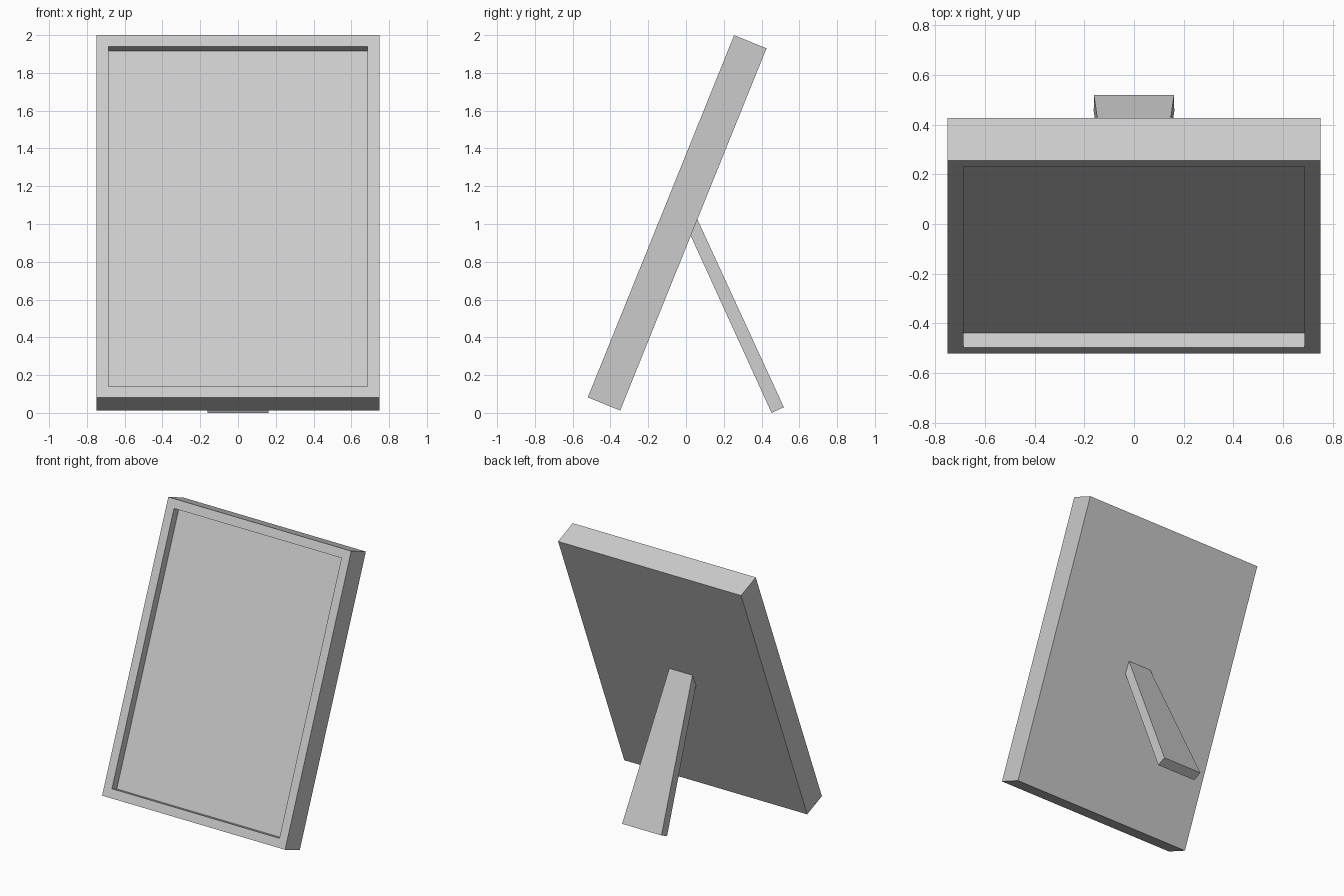
import bpy, bmesh, math
from mathutils import Matrix, Vector

if "Cube" in bpy.data.objects:
    bpy.data.objects.remove(bpy.data.objects["Cube"])


def add_object(name, bm):
    bmesh.ops.recalc_face_normals(bm, faces=bm.faces)
    mesh = bpy.data.meshes.new(name)
    bm.to_mesh(mesh)
    bm.free()
    obj = bpy.data.objects.new(name, mesh)
    bpy.context.collection.objects.link(obj)
    return obj


# Leaning picture frame: a slab whose front face is inset and pushed in
WIDTH, THICK, HEIGHT = 1.5, 0.185, 2.068
BORDER, RECESS = 0.09, 0.062
bm = bmesh.new()
bmesh.ops.create_cube(bm, size=1)
bmesh.ops.scale(bm, vec=(WIDTH, THICK, HEIGHT), verts=bm.verts)
bmesh.ops.translate(bm, vec=(0, THICK / 2, HEIGHT / 2), verts=bm.verts)
bm.normal_update()
front = min(bm.faces, key=lambda f: f.calc_center_median().y)
bmesh.ops.inset_region(bm, faces=[front], thickness=BORDER)
picture = bmesh.ops.extrude_face_region(bm, geom=[front])
bmesh.ops.translate(bm, vec=(0, RECESS, 0),
                    verts=[v for v in picture["geom"] if isinstance(v, bmesh.types.BMVert)])
if front.is_valid:
    bmesh.ops.delete(bm, geom=[front], context='FACES_ONLY')
frame = add_object("picture_frame", bm)
frame.matrix_world = (Matrix.Translation((0, -0.52, 0.082))
                      @ Matrix.Rotation(math.radians(-22), 4, 'X'))

# Tapered easel leg: side profile (y, z, half width), wider at the foot
profile = [(0.06, 1.025, 0.095), (0.024, 0.94, 0.099),
           (0.453, 0.0, 0.162), (0.518, 0.03, 0.161)]
bm = bmesh.new()
sides = [[bm.verts.new(Vector((s * w, y, z))) for y, z, w in profile] for s in (-1, 1)]
for side in sides:
    bm.faces.new(side)
for i in range(4):
    j = (i + 1) % 4
    bm.faces.new((sides[0][i], sides[0][j], sides[1][j], sides[1][i]))
add_object("support_leg", bm)
